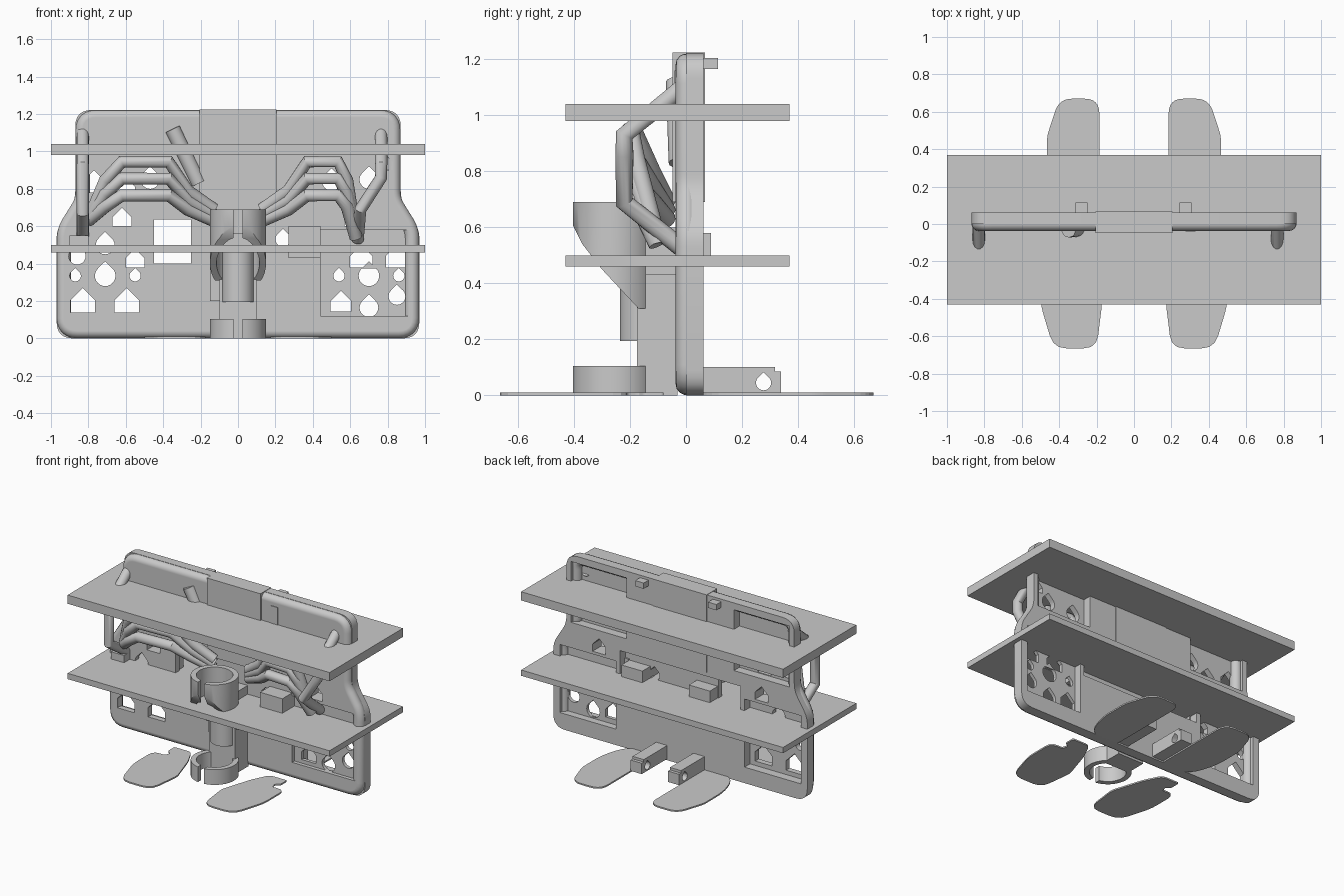
import bpy, bmesh, math
from mathutils import Vector, Matrix

if "Cube" in bpy.data.objects:
    bpy.data.objects.remove(bpy.data.objects["Cube"])

grey = bpy.data.materials.new("plain grey")
grey.use_nodes = True
grey.diffuse_color = (0.59, 0.59, 0.59, 1)
grey.node_tree.nodes["Principled BSDF"].inputs["Base Color"].default_value = grey.diffuse_color

AXES = {"x": lambda u, v, w: (w, u, v), "y": lambda u, v, w: (u, w, v), "z": lambda u, v, w: (u, v, w)}


def activate(ob):
    bpy.ops.object.select_all(action="DESELECT")
    ob.select_set(True)
    bpy.context.view_layer.objects.active = ob


def soften(ob):
    activate(ob)
    bpy.ops.object.shade_smooth_by_angle(angle=math.radians(35))


def prism(name, pts, axis, a, b):
    bm = bmesh.new()
    ends = [[bm.verts.new(AXES[axis](u, v, w)) for u, v in pts] for w in (a, b)]
    for ring in ends:
        bm.faces.new(ring)
    for i in range(len(pts)):
        j = (i + 1) % len(pts)
        bm.faces.new((ends[0][i], ends[0][j], ends[1][j], ends[1][i]))
    bmesh.ops.recalc_face_normals(bm, faces=bm.faces)
    mesh = bpy.data.meshes.new(name)
    bm.to_mesh(mesh)
    bm.free()
    mesh.materials.append(grey)
    ob = bpy.data.objects.new(name, mesh)
    bpy.context.collection.objects.link(ob)
    return ob


def rect(u0, u1, v0, v1):
    return [(u0, v0), (u1, v0), (u1, v1), (u0, v1)]


def box(name, x, y, z):
    return prism(name, rect(*x, *y), "z", *z)


def circle(u, v, r, n=40):
    return [(u + r * math.cos(math.tau * i / n), v + r * math.sin(math.tau * i / n)) for i in range(n)]


def house(x, z, w=0.12):
    return [(x - w / 2, z - w / 2), (x + w / 2, z - w / 2), (x + w / 2, z), (x, z + w / 2), (x - w / 2, z)]


def teardrop(x, z, r):
    angles = [math.radians(135 + 270 * i / 18) for i in range(19)]
    return [(x + r * math.cos(t), z + r * math.sin(t)) for t in angles] + [(x, z + r * 1.41)]


def rounded(corners, steps=6):
    """Polygon with each (u, v, radius) corner replaced by a curve."""
    out = []
    for i, (u, v, r) in enumerate(corners):
        p = Vector((u, v))
        a, b = (Vector(corners[k % len(corners)][:2]) for k in (i - 1, i + 1))
        a, b = p + (a - p).normalized() * r, p + (b - p).normalized() * r
        for s in range(steps + 1):
            t = s / steps
            out.append(tuple(a * (1 - t) ** 2 + p * 2 * t * (1 - t) + b * t * t))
    return out


def cut(ob, pts, axis, a, b):
    """Subtract one prism from a part."""
    cutter = prism("cutter", pts, axis, a, b)
    cutter.hide_render = True
    mod = ob.modifiers.new("cut", "BOOLEAN")
    mod.operation, mod.solver, mod.object = "DIFFERENCE", "EXACT", cutter
    bpy.context.view_layer.objects.active = ob
    bpy.ops.object.modifier_apply(modifier=mod.name)
    bpy.data.objects.remove(cutter)


def curve_mesh(name, paths, closed, **settings):
    """Turn poly splines into a mesh part."""
    curve = bpy.data.curves.new(name, "CURVE")
    for key, value in settings.items():
        setattr(curve, key, value)
    for pts in paths:
        spline = curve.splines.new("POLY")
        spline.points.add(len(pts) - 1)
        for q, p in zip(spline.points, pts):
            q.co = (*p, 1)
        spline.use_cyclic_u = closed
    ob = bpy.data.objects.new(name, curve)
    bpy.context.collection.objects.link(ob)
    activate(ob)
    bpy.ops.object.convert(target="MESH")
    ob = bpy.context.object
    ob.data.materials.clear()
    ob.data.materials.append(grey)
    return ob


def plate(name, outline, holes, y0, y1):
    """Upright plate with any number of openings."""
    paths = [[(x, z, 0) for x, z in loop] for loop in [outline] + holes]
    ob = curve_mesh(name, paths, True, dimensions="2D", fill_mode="BOTH", extrude=(y1 - y0) / 2)
    turn = Matrix.Translation((0, (y0 + y1) / 2, 0)) @ Matrix.Rotation(math.pi / 2, 4, "X")
    bm = bmesh.new()
    bm.from_mesh(ob.data)
    bmesh.ops.transform(bm, matrix=turn, verts=bm.verts)
    bmesh.ops.remove_doubles(bm, verts=bm.verts, dist=0.0001)
    bmesh.ops.recalc_face_normals(bm, faces=bm.faces)
    bm.to_mesh(ob.data)
    bm.free()
    soften(ob)


def tube(name, pts, r, closed=False):
    soften(curve_mesh(name, [pts], closed, dimensions="3D", bevel_depth=r, bevel_resolution=5,
                      use_fill_caps=True))


def panel_outline(d):
    """Panel silhouette, drawn in by d."""
    half = [(0.97 - d, d, 0.09 - d / 2), (0.97 - d, 0.58, 0.05), (0.87 - d, 0.74, 0.05),
            (0.87 - d, 1.222 - d, 0.09 - d / 2)]
    return rounded(half + [(-x, z, r) for x, z, r in reversed(half)])


# Openings in the upright panel
wing_houses = [house(0.62, 0.65, 0.1), house(-0.62, 0.65, 0.1)]
right_holes = [house(-0.83, 0.205, 0.13), house(-0.595, 0.205, 0.13), house(-0.55, 0.43, 0.1)]
right_holes += [teardrop(*d) for d in [(-0.86, 0.44, 0.045), (-0.71, 0.5, 0.05), (-0.87, 0.335, 0.03),
                                       (-0.71, 0.335, 0.055), (-0.55, 0.335, 0.03)]]
left_holes = [house(0.66, 0.44), house(0.85, 0.44), house(0.55, 0.2, 0.11)]
left_holes += [teardrop(*d) for d in [(0.54, 0.335, 0.03), (0.7, 0.335, 0.055), (0.86, 0.335, 0.03),
                                      (0.7, 0.165, 0.05), (0.85, 0.225, 0.045)]]
upper_holes = [house(-0.77, 0.84), house(-0.6, 0.81, 0.1), house(0.79, 0.94, 0.08),
               rect(-0.45, -0.25, 0.4, 0.635)]
upper_holes += [teardrop(*d) for d in [(-0.47, 0.85, 0.05), (0.5, 0.84, 0.05), (0.7, 0.85, 0.05),
                                       (0.24, 0.53, 0.04)]]

# Front layer, pocketed rear layer, recessed window plate and rounded rim
front_pocket = rect(0.44, 0.92, 0.12, 0.58)
plate("panel_front", panel_outline(0.04), wing_houses + right_holes + upper_holes + [front_pocket],
      -0.037, 0.002)
rear_pockets = [rect(-0.46, 0.46, 0.39, 0.66)]
for s in (-1, 1):
    rear_pockets.append(rect(*sorted((s * 0.49, s * 0.92)), 0.11, 0.58))
    rear_pockets.append(rect(*sorted((s * 0.41, s * 0.835)), 0.755, 1.175))
plate("panel_rear", panel_outline(0), wing_houses + rear_pockets, 0.0, 0.062)
plate("window_plate", rect(0.43, 0.93, 0.1, 0.59), left_holes, -0.012, 0.012)
tube("panel_rim", [(x, 0.002, z) for x, z in panel_outline(0.04)], 0.039, True)

# Shelves
for name, z in (("lower_shelf", (0.46, 0.5)), ("upper_shelf", (0.98, 1.04))):
    box(name, (-1, 1), (-0.43, 0.37), z)

# Centre block, rear clips and small boxes on the panel
box("centre_block", (-0.205, 0.205), (-0.048, 0.068), (0.69, 1.225))
box("front_box", (0.27, 0.44), (-0.145, 0.0), (0.43, 0.6))
box("front_tab", (0.275, 0.33), (-0.041, 0.0), (1.04, 1.16))
for x in (0.35, -0.165):
    box("rear_box", (x - 0.08, x + 0.08), (-0.03, 0.09), (0.48, 0.58))
for x in (-0.28, 0.275):
    box("rear_clip", (x - 0.032, x + 0.032), (0.05, 0.115), (1.165, 1.205))

# Column between the panel and the two rings
box("column", (-0.1, 0.1), (-0.175, -0.03), (0, 0.56))
soften(prism("column_front", circle(0, -0.15, 0.086), "z", 0.195, 0.46))
box("column_side_guide", (-0.15, -0.1), (-0.11, -0.03), (0.2, 0.56))

# Open lower ring and slant-cut upper cup
for name, z0, z1 in (("lower_ring", 0.0, 0.105), ("upper_cup", 0.31, 0.69)):
    ring = prism(name, circle(0, -0.255, 0.15), "z", z0, z1)
    cut(ring, circle(0, -0.255, 0.115), "z", -1, 2)
    cut(ring, rect(-0.024, 0.024, -0.5, -0.3), "z", -1, 2)
    if name == "upper_cup":
        cut(ring, [(-0.45, 0.2), (-0.1, 0.2), (-0.165, 0.305), (-0.3, 0.45), (-0.37, 0.54),
                   (-0.41, 0.62), (-0.45, 0.64)], "x", -1, 1)
    soften(ring)

# Flat feet and the rear arms
front_foot = rounded([(0.2, -0.665, 0.07), (0.43, -0.665, 0.07), (0.5, -0.43, 0.05), (0.5, -0.21, 0.05),
                      (0.41, -0.21, 0.01), (0.4, -0.17, 0.01), (0.43, -0.15, 0.01), (0.43, -0.08, 0.01),
                      (0.3, -0.08, 0.03), (0.24, -0.2, 0.03), (0.17, -0.42, 0.03)], 3)
rear_foot = rounded([(0.185, 0.05, 0.03), (0.4, 0.05, 0.1), (0.465, 0.25, 0.08), (0.465, 0.47, 0.03),
                     (0.4, 0.67, 0.07), (0.185, 0.67, 0.08)])
arm = [(0.05, 0.01), (0.34, 0.01), (0.34, 0.085), (0.318, 0.085), (0.318, 0.102), (0.05, 0.102)]
for s, side in ((1, "left"), (-1, "right")):
    prism(side + "_front_foot", [(s * x, y) for x, y in front_foot], "z", 0, 0.01)
    prism(side + "_rear_foot", [(s * x, y) for x, y in rear_foot], "z", 0, 0.01)
    a = prism(side + "_rear_arm", arm, "x", *sorted((s * 0.1, s * 0.185)))
    cut(a, teardrop(0.277, 0.045, 0.027), "x", -1, 1)

# Three stacked bent tubes on each side, merging into a collector
for s, side, far, end in ((-1, "right", 0.62, (0.8, 0.63)), (1, "left", 0.535, (0.63, 0.54))):
    for i in range(3):
        top = 0.945 - 0.09 * i
        mid = (far + end[0]) / 2
        path = [(0.13, -0.07, 0.69 - 0.03 * i), (0.27, -0.12, 0.79 - 0.05 * i), (0.37, -0.19, top),
                (far, -0.2, top), (mid, -0.18, top - 0.1 + 0.02 * i), (end[0], -0.1, end[1])]
        tube(f"{side}_bent_tube_{i + 1}", [(s * x, y, z) for x, y, z in path], 0.034)

# Outer down pipes and the short slanted pipe
tube("right_down_pipe", [(-0.83, -0.01, 1.1), (-0.83, -0.22, 0.93), (-0.83, -0.22, 0.67),
                         (-0.83, -0.02, 0.54)], 0.033)
tube("left_down_pipe", [(0.765, -0.01, 1.1), (0.765, -0.22, 0.93), (0.765, -0.22, 0.86),
                        (0.655, -0.22, 0.69), (0.64, -0.02, 0.53)], 0.033)
tube("slanted_pipe", [(-0.35, -0.03, 1.12), (-0.21, -0.02, 0.83)], 0.042)
box("pipe_foot", (-0.9, -0.8), (-0.1, 0.0), (0.5, 0.55))
